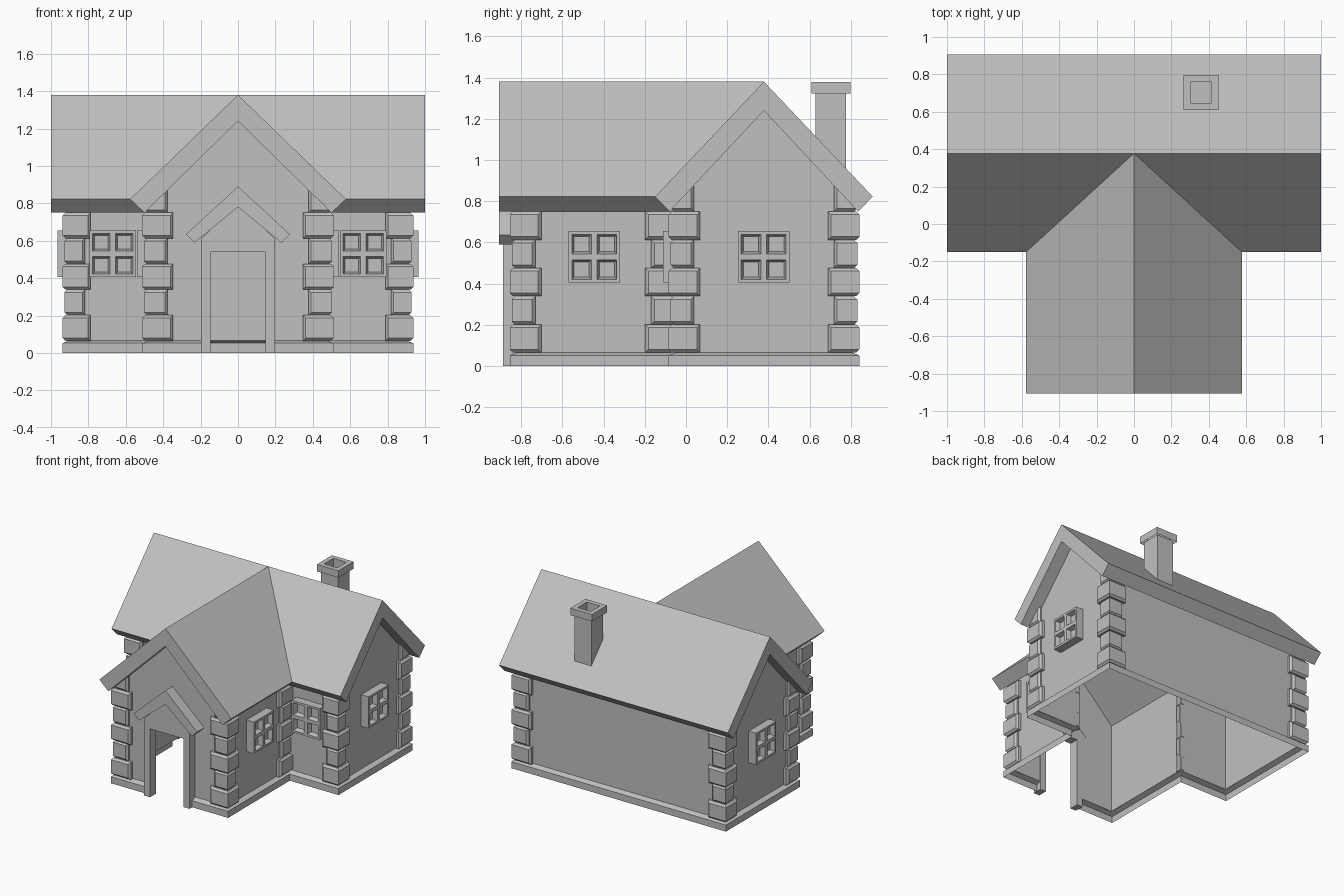
import bpy, bmesh
from mathutils import Matrix, Vector

cube = bpy.data.objects.get("Cube")
if cube:
    bpy.data.objects.remove(cube, do_unlink=True)

stone = bpy.data.materials.new("plain_grey")
stone.use_nodes = True
GREY = (0.53, 0.53, 0.53, 1)
stone.diffuse_color = GREY
stone.node_tree.nodes["Principled BSDF"].inputs["Base Color"].default_value = GREY

SIDES = (("left", 1), ("right", -1))
MID = 0.378            # depth of the main ridge
RIDGE, INNER = 1.38, 1.24


def finish(bm, name):
    bmesh.ops.recalc_face_normals(bm, faces=bm.faces)
    mesh = bpy.data.meshes.new(name)
    bm.to_mesh(mesh)
    bm.free()
    mesh.materials.append(stone)
    obj = bpy.data.objects.new(name, mesh)
    bpy.context.collection.objects.link(obj)
    return obj


def add_prism(bm, pts, axis, a, b):
    """Extrude a 2D outline along an axis from a to b."""
    place = {"x": lambda u, v: (a, u, v),
             "y": lambda u, v: (u, a, v),
             "z": lambda u, v: (u, v, a)}[axis]
    face = bm.faces.new([bm.verts.new(place(u, v)) for u, v in pts])
    out = bmesh.ops.extrude_face_region(bm, geom=[face])
    step = Vector([(b - a) * (axis == k) for k in "xyz"])
    bmesh.ops.translate(bm, vec=step,
                        verts=[g for g in out["geom"] if isinstance(g, bmesh.types.BMVert)])


def prism(name, pts, axis, a, b):
    bm = bmesh.new()
    add_prism(bm, pts, axis, a, b)
    return finish(bm, name)


def symmetric(half, centre=0):
    """Complete an outline given from its right end to the middle."""
    return ([(centre + u, z) for u, z in half]
            + [(centre - u, z) for u, z in reversed(half) if u])


def chevron(eave, eave_z, foot, foot_z, top, under, centre=0):
    return [(centre - eave, eave_z), (centre, top), (centre + eave, eave_z),
            (centre + foot, foot_z), (centre, under), (centre - foot, foot_z)]


def carve(obj, cutter):
    mod = obj.modifiers.new("opening", "BOOLEAN")
    mod.operation, mod.solver, mod.object = "DIFFERENCE", "EXACT", cutter
    bpy.context.view_layer.objects.active = obj
    bpy.ops.object.modifier_apply(modifier=mod.name)
    bpy.data.objects.remove(cutter, do_unlink=True)


# Roofs: two crossing gables, opened into each other underneath
main_roof = prism("main_roof", chevron(0.528, 0.822, 0.457, 0.75, RIDGE, INNER, MID), "x", -1, 1)
wing_roof = prism("wing_roof", chevron(0.577, 0.822, 0.5, 0.75, RIDGE, INNER), "y", -0.907, MID)
carve(main_roof, prism("wing_attic", symmetric([(0.5, 0.6), (0.5, 0.75), (0, INNER)]),
                       "y", -0.85, MID))
carve(wing_roof, prism("main_attic", symmetric([(0.457, 0.6), (0.457, 0.75), (0, INNER)], MID),
                       "x", -0.85, 0.85))

# Walls: one thin shell round the plan, open at the door, stepping out to a plinth
WING, FRONT, SIDE, BACK = 0.512, -0.085, 0.938, 0.841
NOSE, RECESS, DOOR, TOP = -0.855, 0.038, 0.147, 0.8


def plan(inset):
    w, f, s = WING - inset, FRONT + inset, SIDE - inset
    return symmetric([(DOOR, NOSE + inset), (w, NOSE + inset), (w, f), (s, f), (s, BACK - inset)])


def shell(name, levels):
    bm = bmesh.new()
    rings = [[bm.verts.new((x, y, z)) for x, y in plan(inset)] for inset, z in levels]
    for low, high in zip(rings, rings[1:]):
        for i in range(len(low) - 1):
            bm.faces.new((low[i], low[i + 1], high[i + 1], high[i]))
    return finish(bm, name)


shell("walls_and_plinth", [(0, 0), (0, 0.052), (RECESS, 0.067), (RECESS, TOP)])


def gable(name, pts, place):
    bm = bmesh.new()
    bm.faces.new([bm.verts.new(place(u, z)) for u, z in pts])
    return finish(bm, name)


gable("wing_gable", symmetric([(DOOR, 0.54), (DOOR, TOP), (WING - RECESS, TOP), (0, 1.26)]),
      lambda u, z: (u, NOSE + RECESS, z))
half = (BACK - FRONT) / 2 - RECESS
for side, s in SIDES:
    gable(side + "_gable", symmetric([(half, TOP), (0, 1.26)], MID),
          lambda u, z: (s * (SIDE - RECESS), u, z))


# Corner stones: alternating long and short angle blocks with chamfered joints
def quoins(name, x, y, dx, dy, leg_x=0.165, leg_y=0.153, count=6):
    bm = bmesh.new()
    height, t = 0.137, 0.036
    corners = []
    for i in range(count):
        g = 0.01 * (i % 2)
        short = 0.029 * (i % 2)
        lx, ly = max(leg_x - short, t + 0.012), leg_y - short
        outline = [(g, g), (lx, g), (lx, t), (t, t), (t, ly), (g, ly)]
        z = 0.065 + i * height
        add_prism(bm, [(x + dx * u, y + dy * v) for u, v in outline], "z", z, z + height)
        corners.append((x + dx * g, y + dy * g))
    bmesh.ops.recalc_face_normals(bm, faces=bm.faces)

    def at_corner(v):
        return any(abs(v.co.x - a) + abs(v.co.y - b) < 0.001 for a, b in corners)

    # chamfer the outward edges, keeping the upright corner sharp
    chamfer = []
    for e in bm.edges:
        mid = (e.verts[0].co + e.verts[1].co) / 2
        outer = min(abs(mid.x - x), abs(mid.y - y)) < 0.011
        if outer and not all(at_corner(v) for v in e.verts):
            chamfer.append(e)
    bmesh.ops.bevel(bm, geom=chamfer, offset=0.015, segments=1, affect="EDGES")
    return finish(bm, name)


for side, s in SIDES:
    quoins(side + "_wing_corner_stones", s * WING, NOSE, -s, 1)
    quoins(side + "_inner_corner_stones", s * WING, -0.045, -s, -1, leg_x=0.048, count=5)
    quoins(side + "_front_corner_stones", s * SIDE, FRONT, -s, 1, leg_x=0.15)
    quoins(side + "_back_corner_stones", s * SIDE, BACK, -s, -1)


# Windows: a raised frame with four tapered recesses
def window(name, x, y, turn):
    bm = bmesh.new()
    cuts = (-0.125, -0.109, -0.014, 0.014, 0.109, 0.125)
    grid = [[bm.verts.new((u, -0.065, 0.53 + v)) for u in cuts] for v in cuts]
    panes = []
    for r in range(5):
        for c in range(5):
            f = bm.faces.new((grid[r][c], grid[r][c + 1], grid[r + 1][c + 1], grid[r + 1][c]))
            if r % 2 and c % 2:
                panes.append(f)
    rim = [e for e in bm.edges if e.is_boundary]
    out = bmesh.ops.extrude_edge_only(bm, edges=rim)
    for v in out["geom"]:
        if isinstance(v, bmesh.types.BMVert):
            v.co.y = 0
    bmesh.ops.inset_individual(bm, faces=panes, thickness=0.011, depth=-0.035,
                               use_even_offset=True)
    bmesh.ops.dissolve_limit(bm, angle_limit=0.01, verts=bm.verts, edges=bm.edges)
    bm.transform(Matrix.Translation((x, y, 0)) @ Matrix.Rotation(turn, 4, "Z"))
    return finish(bm, name)


QUARTER = 1.5708
for side, s in SIDES:
    window(side + "_front_window", s * 0.67, FRONT + RECESS, 0)
    window(side + "_gable_window", s * (SIDE - RECESS), 0.377, s * QUARTER)
    window(side + "_wing_window", s * (WING - RECESS), -0.445, s * QUARTER)

# Door surround and its small gabled hood
prism("door_surround",
      symmetric([(DOOR, 0.54), (DOOR, 0), (0.198, 0), (0.198, 0.61), (0, 0.8)]),
      "y", -0.888, -0.815)
prism("door_hood", chevron(0.277, 0.635, 0.232, 0.59, 0.89, 0.78), "y", -0.907, -0.815)


# Chimney: square shaft and cap with an open flue
def block(name, half, z0, z1, depth):
    bm = bmesh.new()
    x, y, flue = 0.358, 0.703, 0.057
    add_prism(bm, [(x - half, y - half), (x + half, y - half),
                   (x + half, y + half), (x - half, y + half)], "z", z0, z1)
    bmesh.ops.recalc_face_normals(bm, faces=bm.faces)
    top = [f for f in bm.faces if f.normal.z > 0.9]
    bmesh.ops.inset_region(bm, faces=top, thickness=half - flue, use_even_offset=True)
    out = bmesh.ops.extrude_face_region(bm, geom=top)
    bmesh.ops.translate(bm, vec=(0, 0, -depth),
                        verts=[g for g in out["geom"] if isinstance(g, bmesh.types.BMVert)])
    bmesh.ops.delete(bm, geom=[f for f in top if f.is_valid], context="FACES")
    if depth >= z1 - z0:
        floor = [f for f in bm.faces if all(v.co.z < z0 + 0.001 for v in f.verts)]
        bmesh.ops.delete(bm, geom=floor, context="FACES")
    return finish(bm, name)


block("chimney_shaft", 0.074, 0.93, 1.33, 0.2)
block("chimney_cap", 0.0945, 1.323, 1.378, 0.055)
